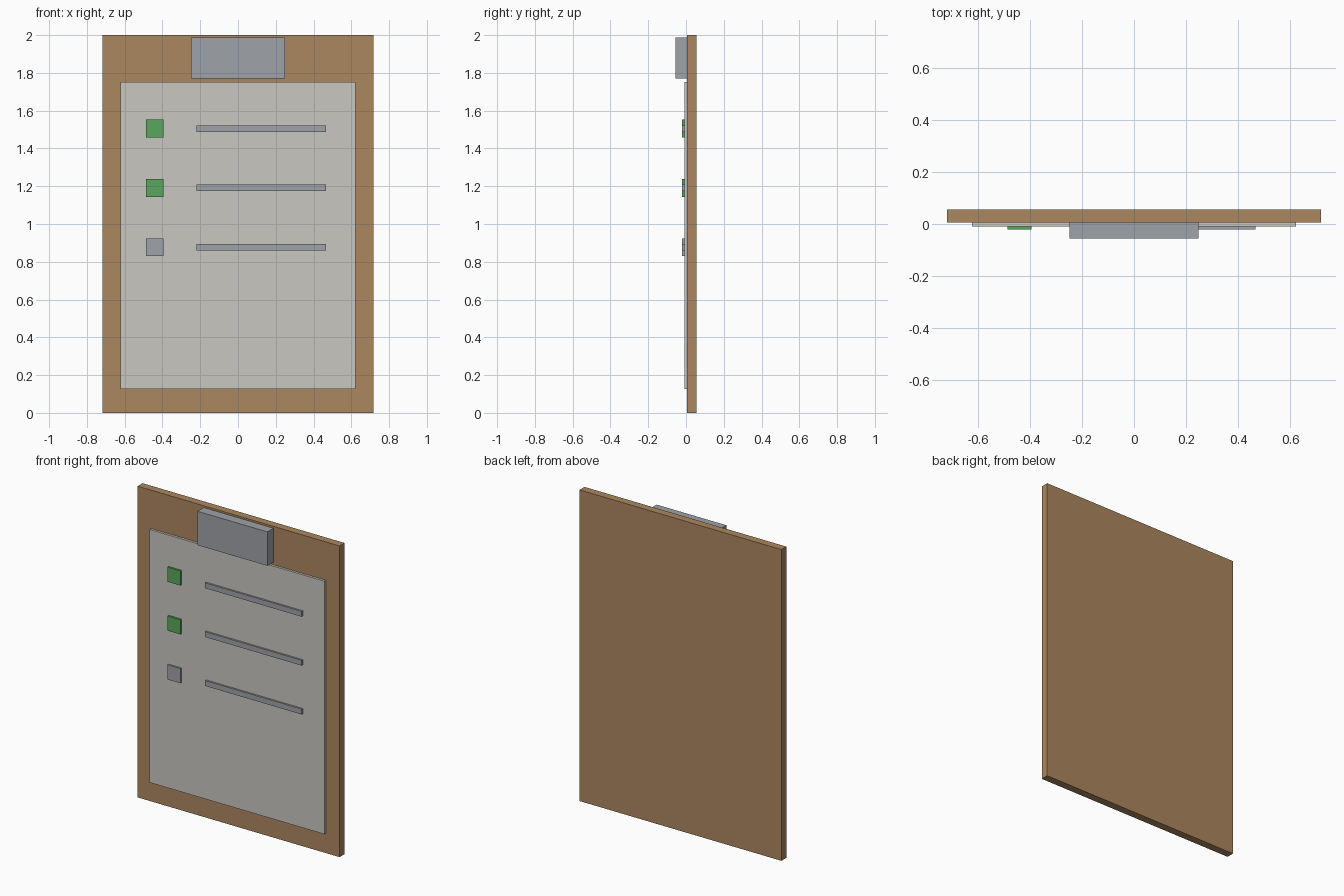
import bpy

if "Cube" in bpy.data.objects:
    bpy.data.objects.remove(bpy.data.objects["Cube"])


def material(name, color):
    m = bpy.data.materials.new(name)
    m.diffuse_color = (*color, 1.0)
    m.use_nodes = True
    m.node_tree.nodes["Principled BSDF"].inputs["Base Color"].default_value = m.diffuse_color
    return m


wood = material("brown_board", (0.41, 0.245, 0.117))
paper_white = material("paper_off_white", (0.58, 0.57, 0.53))
grey = material("grey_metal", (0.345, 0.365, 0.392))
green = material("green_tick", (0.105, 0.38, 0.11))


def box(name, x, y, z, mat):
    """Box spanning the (min, max) range on each axis."""
    spans = (x, y, z)
    bpy.ops.mesh.primitive_cube_add(size=1, location=[(a + b) / 2 for a, b in spans])
    ob = bpy.context.object
    ob.name = name
    ob.scale = [b - a for a, b in spans]
    bpy.ops.object.transform_apply(location=False, rotation=False, scale=True)
    ob.data.materials.append(mat)
    return ob


# Board, paper sheet and clip
box("board", (-0.718, 0.718), (0.006, 0.056), (0.0, 2.0), wood)
box("paper", (-0.622, 0.622), (-0.009, 0.006), (0.127, 1.753), paper_white)
box("clip", (-0.248, 0.248), (-0.056, 0.006), (1.77, 1.988), grey)

# Checklist rows: a tick box and a line of writing each
for i, mat in enumerate((green, green, grey)):
    z = 1.505 - 0.314 * i
    box(f"check_box_{i + 1}", (-0.486, -0.394), (-0.021, -0.009), (z - 0.047, z + 0.047), mat)
    box(f"text_line_{i + 1}", (-0.221, 0.467), (-0.021, -0.009), (z - 0.017, z + 0.017), grey)
